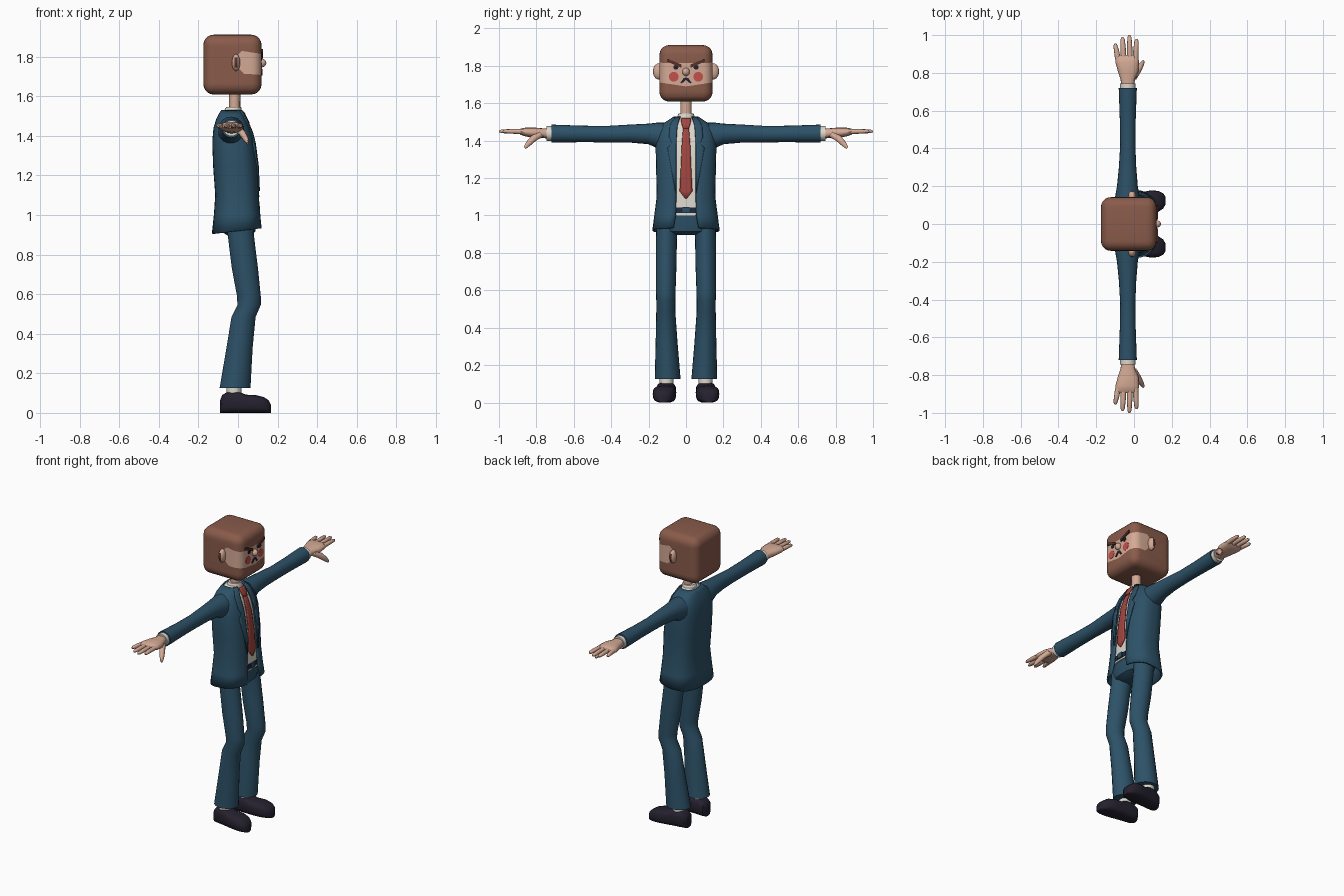
import bpy, bmesh, math
from mathutils import Vector

def mat(name, r, g, b):
    m = bpy.data.materials.new(name)
    m.diffuse_color = (r, g, b, 1)
    return m

SUIT = mat("suit blue", 0.026, 0.083, 0.137)
HAIR = mat("hair brown", 0.25, 0.105, 0.07)
SKIN = mat("skin", 0.66, 0.40, 0.30)
SHIRT = mat("shirt white", 0.72, 0.68, 0.60)
TIE = mat("tie red", 0.36, 0.06, 0.05)
CHEEK = mat("cheek red", 0.55, 0.08, 0.07)
SHOE = mat("shoe black", 0.018, 0.015, 0.028)
BROW = mat("brow brown", 0.09, 0.03, 0.022)
BELT = mat("belt navy", 0.012, 0.025, 0.05)
X, Y, Z = Vector((1, 0, 0)), Vector((0, 1, 0)), Vector((0, 0, 1))

def finish(name, bm, mats, angle=40):
    bmesh.ops.recalc_face_normals(bm, faces=bm.faces)
    me = bpy.data.meshes.new(name)
    bm.to_mesh(me)
    bm.free()
    ob = bpy.data.objects.new(name, me)
    bpy.context.collection.objects.link(ob)
    for m in mats:
        me.materials.append(m)
    bpy.ops.object.select_all(action='DESELECT')
    ob.select_set(True)
    bpy.context.view_layer.objects.active = ob
    bpy.ops.object.shade_smooth_by_angle(angle=math.radians(angle))
    return ob

def spow(v, p):
    return math.copysign(abs(v) ** p, v)

def skin_rows(bm, rows, closed):
    vs = [[bm.verts.new(p) for p in r] for r in rows]
    n = len(rows[0])
    for a, b in zip(vs, vs[1:]):
        for i in range(n if closed else n - 1):
            j = (i + 1) % n
            bm.faces.new((a[i], a[j], b[j], b[i]))
    return vs

def loft(name, rings, m, u=X, v=Y, n=2.0, seg=16, tilt=0):
    """Capped tube; each ring is x, y, z, radius along u, radius along v."""
    bm, rows = bmesh.new(), []
    for x, y, z, a, b in rings:
        row = []
        for k in range(seg):
            t = 2 * math.pi * k / seg
            p = Vector((x, y, z)) + u * a * spow(math.cos(t), 2 / n) + v * b * spow(math.sin(t), 2 / n)
            row.append(p)
        rows.append(row)
    vs = skin_rows(bm, rows, True)
    bm.faces.new(vs[0])
    bm.faces.new(vs[-1])
    return finish(name, bm, [m])

def ball(name, c, r, m, seg=16):
    bm = bmesh.new()
    bmesh.ops.create_uvsphere(bm, u_segments=seg, v_segments=seg // 2 + 2, radius=1)
    for w in bm.verts:
        w.co = Vector(c) + Vector([w.co[i] * r[i] for i in range(3)])
    return finish(name, bm, [m])

def plate(name, pts, x, m, thick=0.006):
    """Flat plate facing +x from (y, z) outline."""
    bm = bmesh.new()
    f = bm.faces.new([bm.verts.new((x, y, z)) for y, z in pts])
    e = bmesh.ops.extrude_face_region(bm, geom=[f])
    bmesh.ops.translate(bm, vec=(thick, 0, 0), verts=[w for w in e['geom'] if isinstance(w, bmesh.types.BMVert)])
    return finish(name, bm, [m])

# jacket sections: z, x back, x front, half width, half opening
JACKET = [(0.92, -0.132, 0.123, 0.18, 0.068), (1.0, -0.122, 0.115, 0.17, 0.056), (1.1, -0.115, 0.107, 0.157, 0.053),
          (1.25, -0.126, 0.10, 0.16, 0.053), (1.37, -0.13, 0.084, 0.163, 0.053), (1.44, -0.124, 0.064, 0.155, 0.053),
          (1.485, -0.11, 0.042, 0.13, 0.048), (1.51, -0.098, 0.03, 0.095, 0.04), (1.53, -0.085, 0.018, 0.065, 0.03)]
N = 2.7

def section(z):
    for a, b in zip(JACKET, JACKET[1:]):
        if z <= b[0]:
            t = (z - a[0]) / (b[0] - a[0])
            return [p + (q - p) * t for p, q in zip(a, b)]
    return JACKET[-1]

def front_x(y, z):
    _, b, f, w, _ = section(z)
    return (b + f) / 2 + (f - b) / 2 * max(0, 1 - (abs(y) / w) ** N) ** (1 / N)

# open jacket
bm, rows = bmesh.new(), []
for z, xb, xf, w, gap in JACKET:
    t0 = math.asin((gap / w) ** (N / 2))
    row = []
    for k in range(33):
        t = t0 + (2 * math.pi - 2 * t0) * k / 32
        x = (xb + xf) / 2 + (xf - xb) / 2 * spow(math.cos(t), 2 / N)
        row.append((x, w * spow(math.sin(t), 2 / N), z + (0.11 * x if z < 0.95 else 0)))
    rows.append(row)
skin_rows(bm, rows, False)
jacket = finish("jacket", bm, [SUIT])
sol = jacket.modifiers.new("cloth", 'SOLIDIFY')
sol.thickness, sol.offset = 0.01, -1

# shirt, shirt collar and neck
loft("shirt", [((b + f) / 2, 0, z, (f - b) / 2 - 0.012, w - 0.013) for z, b, f, w, g in JACKET[1:]], SHIRT, n=N, seg=32)
loft("shirt_collar", [(-0.03, 0, 1.50, 0.055, 0.058), (-0.022, 0, 1.545, 0.038, 0.04)], SHIRT, seg=20)
loft("neck", [(-0.018, 0, 1.48, 0.029, 0.031), (-0.016, 0, 1.66, 0.028, 0.03)], SKIN)

def strip(name, spec, lift, m):
    """Thin cloth strip lying on the chest: rows of z, y inner, y outer."""
    bm = bmesh.new()
    skin_rows(bm, [[(front_x(a + (b - a) * k / 4, z) + lift, a + (b - a) * k / 4, z) for k in range(5)]
                   for z, a, b in spec], False)
    ob = finish(name, bm, [m], 30)
    s = ob.modifiers.new("cloth", 'SOLIDIFY')
    s.thickness, s.offset = 0.008, 0
    return ob

# tie blade and knot, lapels
strip("tie", [(1.09, -0.004, 0.004), (1.13, -0.034, 0.034), (1.25, -0.028, 0.028), (1.37, -0.023, 0.023),
              (1.44, -0.018, 0.018), (1.475, -0.014, 0.014)], -0.004, TIE)
strip("tie_knot", [(1.465, -0.015, 0.015), (1.485, -0.022, 0.022), (1.51, -0.027, 0.027), (1.52, -0.022, 0.022)], 0.003, TIE)
for s in (1, -1):
    strip("lapel", [(z, s * a, s * b) for z, a, b in
                    [(1.12, 0.052, 0.055), (1.25, 0.052, 0.078), (1.36, 0.052, 0.098), (1.385, 0.052, 0.075),
                     (1.42, 0.05, 0.09), (1.48, 0.046, 0.085), (1.525, 0.032, 0.058)]], 0.003, SUIT)

# trouser top, belt and buckle
loft("trouser_seat", [(0.0, 0, 0.895, 0.05, 0.06), (0.002, 0, 0.915, 0.085, 0.13), (0, 0, 0.96, 0.095, 0.15),
                      (-0.003, 0, 1.01, 0.1, 0.145), (-0.003, 0, 1.05, 0.1, 0.14)], SUIT, n=2.4, seg=28)
loft("belt", [(-0.003, 0, 1.012, 0.108, 0.148), (-0.003, 0, 1.043, 0.108, 0.148)], BELT, n=2.4, seg=28)
plate("buckle", [(-0.018, 1.012), (0.018, 1.012), (0.018, 1.045), (-0.018, 1.045)], 0.105, SUIT)

for s in (1, -1):
    # trouser leg
    loft("trouser_leg", [(x, s * y, z, a, b) for x, y, z, a, b in
         [(0.01, 0.1, 0.97, 0.068, 0.058), (0.014, 0.104, 0.9, 0.066, 0.056), (0.035, 0.106, 0.73, 0.066, 0.055),
          (0.055, 0.108, 0.59, 0.06, 0.052), (0.056, 0.108, 0.545, 0.059, 0.051), (0.028, 0.108, 0.485, 0.061, 0.051),
          (0.008, 0.104, 0.33, 0.066, 0.058), (-0.015, 0.098, 0.125, 0.078, 0.069)]], SUIT, n=1.85, seg=20)
    # sock and shoe
    loft("sock", [(-0.02, s * 0.105, 0.07, 0.038, 0.038), (-0.02, s * 0.105, 0.16, 0.038, 0.038)], SHIRT)
    loft("shoe", [(x, s * (0.107 + 0.1 * x), h / 2, w, h / 2) for x, w, h in
         [(-0.09, 0.025, 0.065), (-0.08, 0.042, 0.09), (-0.05, 0.05, 0.108), (-0.005, 0.053, 0.11), (0.04, 0.057, 0.092),
          (0.09, 0.062, 0.09), (0.13, 0.055, 0.08), (0.155, 0.04, 0.064), (0.167, 0.02, 0.04)]],
         SHOE, u=Y, v=Z, n=3, seg=20)
    # sleeve, cuff and hand
    loft("sleeve", [(x, s * y, z, a, b) for x, y, z, a, b in
         [(-0.035, 0.09, 1.425, 0.07, 0.072), (-0.035, 0.15, 1.427, 0.064, 0.07), (-0.035, 0.2, 1.436, 0.055, 0.055),
          (-0.034, 0.3, 1.438, 0.046, 0.048), (-0.033, 0.42, 1.435, 0.04, 0.044), (-0.033, 0.55, 1.436, 0.042, 0.044),
          (-0.033, 0.72, 1.438, 0.048, 0.048)]], SUIT, u=X, v=Z, seg=20)
    loft("cuff", [(-0.033, s * 0.7, 1.438, 0.041, 0.04), (-0.033, s * 0.745, 1.438, 0.041, 0.04)], SHIRT, u=X, v=Z)
    loft("palm", [(x, s * y, z, a, b) for x, y, z, a, b in
         [(-0.033, 0.72, 1.438, 0.033, 0.028), (-0.033, 0.765, 1.44, 0.038, 0.026), (-0.031, 0.81, 1.443, 0.055, 0.027),
          (-0.036, 0.855, 1.446, 0.062, 0.024), (-0.038, 0.885, 1.448, 0.062, 0.016), (-0.038, 0.895, 1.448, 0.055, 0.008)]],
         SKIN, u=X, v=Z, n=2.4)
    for x0, x1, tip in ((-0.085, -0.098, 0.955), (-0.055, -0.06, 0.99), (-0.022, -0.024, 1.0), (0.008, 0.013, 0.98)):
        loft("finger", [(x0, s * 0.87, 1.448, 0.015, 0.014), ((x0 + x1) / 2, s * (0.87 + tip) / 2, 1.45, 0.014, 0.013),
                        (x1, s * (tip - 0.012), 1.45, 0.011, 0.01), (x1, s * tip, 1.449, 0.005, 0.004)],
             SKIN, u=X, v=Z, seg=10)
    loft("thumb", [(-0.005, s * 0.775, 1.437, 0.022, 0.02), (0.022, s * 0.815, 1.412, 0.019, 0.019),
                   (0.04, s * 0.845, 1.382, 0.014, 0.015), (0.049, s * 0.862, 1.362, 0.006, 0.008)],
         SKIN, u=X, v=(Z + Y * s).normalized(), seg=10)

# head: rounded box of hair and beard, with the face cut in by planes
bm = bmesh.new()
bmesh.ops.create_cube(bm, size=1)
for w in bm.verts:
    w.co = Vector((-0.028 + w.co.x * 0.294, w.co.y * 0.284, 1.76 + w.co.z * 0.302))
bmesh.ops.bevel(bm, geom=list(bm.edges), offset=0.052, segments=5, profile=0.5, affect='EDGES')
planes = [((0, 0, 1.832), (0.15, 0, 1)), ((0, 0, 1.69), (0, 0.15, -1)), ((0, 0, 1.69), (0, -0.15, -1)),
          ((0.0, 0, 1.77), (-1, 0, 0)), ((0.012, 0, 1.823), (-1, 0, 1)), ((0.014, 0, 1.73), (-1, 0, -1))]
for co, no in planes:
    bmesh.ops.bisect_plane(bm, geom=bm.verts[:] + bm.edges[:] + bm.faces[:], plane_co=co, plane_no=no)
for f in bm.faces:
    c = f.calc_center_median()
    f.material_index = int(all((c - Vector(co)).dot(Vector(no)) < 0 for co, no in planes))
finish("head", bm, [HAIR, SKIN])

# face details
ball("nose", (0.12, 0, 1.768), (0.023, 0.02, 0.022), SKIN)
for s in (1, -1):
    ear = ball("ear", (-0.01, s * 0.146, 1.77), (0.021, 0.031, 0.043), SKIN)
    ear.data.materials.append(BROW)
    for p in ear.data.polygons:
        p.material_index = int(p.normal.y * s > 0.8)
    plate("cheek", [(s * 0.066 + 0.026 * math.cos(k * math.pi / 10), 1.742 + 0.026 * math.sin(k * math.pi / 10))
                    for k in range(20)], 0.115, CHEEK)
    plate("eye", [(s * 0.054 + 0.014 * math.cos(k * math.pi / 8), 1.793 + 0.013 * math.sin(k * math.pi / 8))
                  for k in range(16)], 0.116, SHOE)
    plate("eyebrow", [(s * y, z) for y, z in ((0.025, 1.79), (0.1, 1.822), (0.098, 1.838), (0.024, 1.807))],
          0.118, BROW, 0.009)
    plate("mouth", [(s * y, z) for y, z in ((0, 1.738), (0.012, 1.735), (0.03, 1.71), (0.022, 1.706), (0, 1.725))],
          0.117, SHOE)
